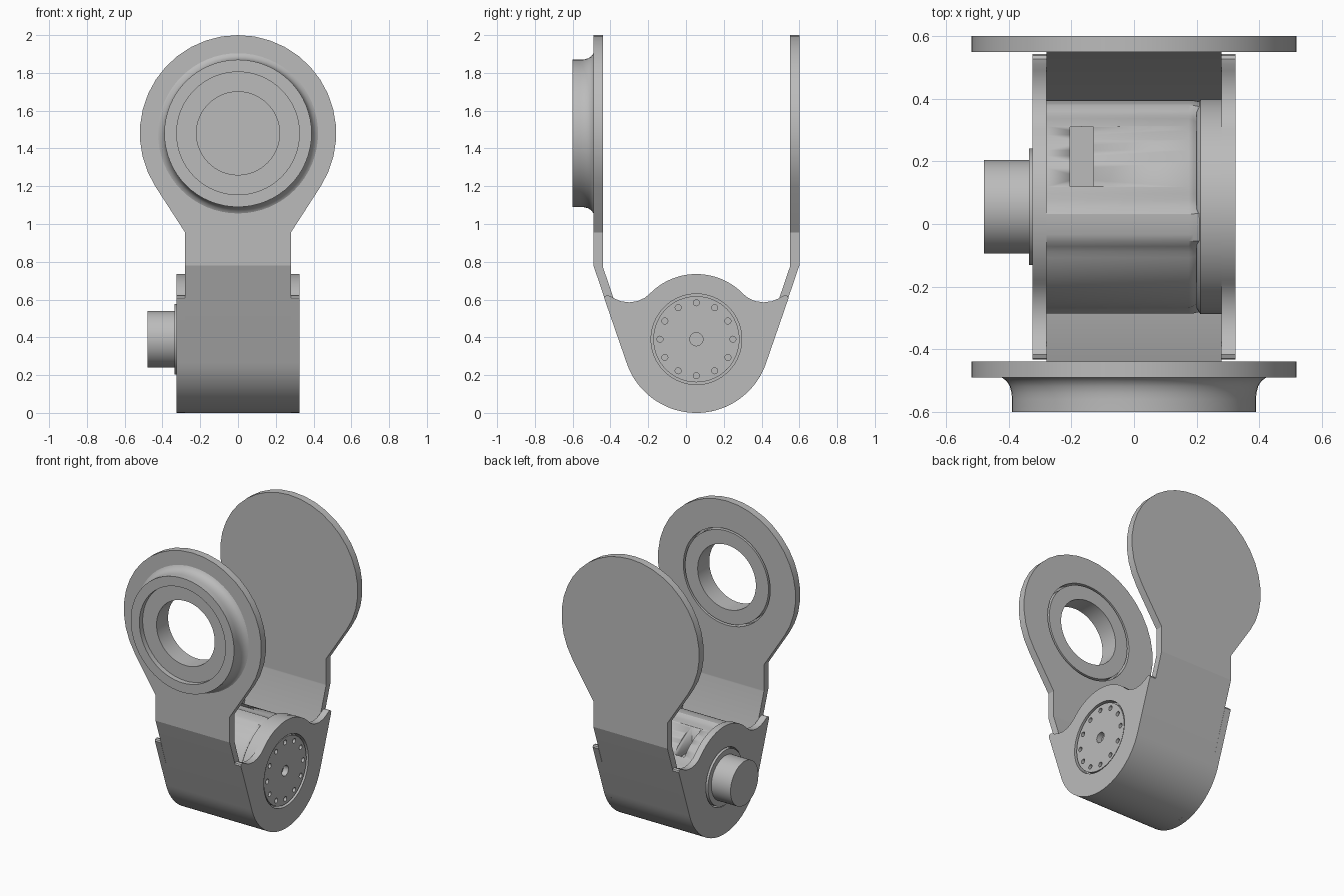
import bpy, bmesh, math
from math import sin, cos, pi, radians
from mathutils import Vector

if "Cube" in bpy.data.objects:
    bpy.data.objects.remove(bpy.data.objects["Cube"])

CY, CZ = 0.055, 0.39      # motor axis (runs along x)
HZ = 1.48                 # head centre height
R_OUT, R_IN = 0.39, 0.345 # cradle radii

grey = bpy.data.materials.new("plain grey")
grey.diffuse_color = (0.5, 0.5, 0.5, 1)
grey.use_nodes = True
grey.node_tree.nodes["Principled BSDF"].inputs["Base Color"].default_value = grey.diffuse_color


def finish(name, bm, angle=30):
    bmesh.ops.remove_doubles(bm, verts=bm.verts, dist=1e-5)
    bmesh.ops.recalc_face_normals(bm, faces=bm.faces)
    me = bpy.data.meshes.new(name)
    bm.to_mesh(me)
    bm.free()
    for p in me.polygons:
        p.use_smooth = True
    me.set_sharp_from_angle(angle=radians(angle))
    me.materials.append(grey)
    ob = bpy.data.objects.new(name, me)
    bpy.context.collection.objects.link(ob)
    return ob


def arc(u, v, r, a0, a1, n):
    return [(u + r * cos(radians(a0 + (a1 - a0) * i / n)),
             v + r * sin(radians(a0 + (a1 - a0) * i / n))) for i in range(n + 1)]


def circle(u, v, r, n=64):
    return arc(u, v, r, 0, 360, n)[:-1]


def prism(name, loops, axis, a, b, angle=30):
    """Outline plus holes, extruded along x (loops in y,z) or y (loops in x,z)."""
    cu = bpy.data.curves.new(name + "_outline", 'CURVE')
    cu.dimensions = '2D'
    cu.fill_mode = 'BOTH'
    cu.extrude = (b - a) / 2
    for loop in loops:
        sp = cu.splines.new('POLY')
        sp.points.add(len(loop) - 1)
        for p, (u, v) in zip(sp.points, loop):
            p.co = (u, v, 0, 1)
        sp.use_cyclic_u = True
    tmp = bpy.data.objects.new(name + "_outline", cu)
    bpy.context.collection.objects.link(tmp)
    me = bpy.data.meshes.new_from_object(tmp)
    bpy.data.objects.remove(tmp)
    bm = bmesh.new()
    bm.from_mesh(me)
    mid = (a + b) / 2
    for vert in bm.verts:
        u, v, w = vert.co
        vert.co = (w + mid, u, v) if axis == 'x' else (u, w + mid, v)
    return finish(name, bm, angle)


def rings(name, sections, closed, angle=30):
    """Skin a list of vertex rings; closed joins last to first, else caps."""
    bm = bmesh.new()
    rs = [[bm.verts.new(c) for c in s] for s in sections]
    n = len(rs[0])
    pairs = list(zip(rs, rs[1:])) + ([(rs[-1], rs[0])] if closed else [])
    for p, q in pairs:
        for i in range(n):
            bm.faces.new((p[i], p[(i + 1) % n], q[(i + 1) % n], q[i]))
    if not closed:
        bm.faces.new(rs[0])
        bm.faces.new(rs[-1])
    return finish(name, bm, angle)


def x_ring(x, radius, n=96):
    f = radius if callable(radius) else (lambda t: radius)
    return [(x, CY + f(2 * pi * i / n) * sin(2 * pi * i / n),
             CZ + f(2 * pi * i / n) * cos(2 * pi * i / n)) for i in range(n)]


# U-shaped strap below the heads
T = -18.8
outer = [(CY - 0.545, 0.78)] + arc(CY, CZ, R_OUT, 180 - T, 360 + T, 36) + [(CY + 0.545, 0.78)]
inner = [(CY + 0.495, 0.78), (CY + 0.495, 0.773)] + arc(CY, CZ, R_IN, 360 + T, 180 - T, 36) \
    + [(CY - 0.495, 0.773), (CY - 0.495, 0.78)]
prism("u_strap", [outer + inner], 'x', -0.28, 0.28)

# Round heads on both arms
head = [(-0.28, 0.78), (0.28, 0.78), (0.28, 0.955)] \
    + arc(0, HZ, 0.52, -32.8, 212.8, 26) + [(-0.28, 0.955)]
prism("front_head", [head, circle(0, HZ, 0.328)], 'y', -0.49, -0.44, 20)
prism("back_head", [head], 'y', 0.55, 0.60, 20)

# Bearing boss with fillet, recess and bore
boss = [(0.315, -0.488), (0.428, -0.488), (0.42, -0.492), (0.407, -0.502), (0.397, -0.518),
        (0.391, -0.54), (0.39, -0.56), (0.39, -0.60), (0.325, -0.60), (0.325, -0.565),
        (0.22, -0.565), (0.22, -0.44), (0.315, -0.44)]
rings("bearing_boss", [[(r * cos(2 * pi * i / 64), y, HZ + r * sin(2 * pi * i / 64))
                        for i in range(64)] for r, y in boss], True)

# Cradle side plates
half = arc(0, CZ, R_OUT, -90, T, 20) + [
    (0.488, 0.608), (0.484, 0.618), (0.472, 0.623), (0.455, 0.618), (0.435, 0.606),
    (0.40, 0.591), (0.355, 0.585), (0.31, 0.592), (0.272, 0.61)] \
    + arc(0, CZ, R_IN, 44, 90, 14)
cheek = [(CY + u, v) for u, v in half] + [(CY - u, v) for u, v in half[-2:0:-1]]
prism("right_plate", [cheek, circle(CY, CZ, 0.24)], 'x', 0.28, 0.325)
prism("left_plate", [cheek, circle(CY, CZ, 0.195)], 'x', -0.325, -0.28)

# Output disc with bolt circle
bolts = [circle(CY + 0.193 * sin(i * pi / 6), CZ + 0.193 * cos(i * pi / 6), 0.016, 16)
         for i in range(12)]
prism("output_disc", [circle(CY, CZ, 0.228), circle(CY, CZ, 0.035, 32)] + bolts,
      'x', 0.27, 0.318)


# Motor body with four soft ridges, and its end flange
def ridged(base, top):
    def f(t):
        d = abs((t + 0.2 + pi / 4) % (pi / 2) - pi / 4)
        k = min(1, max(0, (0.24 - d) / 0.12))
        return base + (top - base) * k * k * (3 - 2 * k)
    return f


body = rings("motor_body", [x_ring(-0.28, ridged(0.325, 0.342)), x_ring(0.175, ridged(0.325, 0.342)),
                            x_ring(0.19, ridged(0.32, 0.342)), x_ring(0.21, ridged(0.305, 0.338))], False)
rings("motor_flange", [x_ring(0.20, 0.325), x_ring(0.212, 0.343), x_ring(0.28, 0.343)], False)

# Connector pocket cut in the body
bm = bmesh.new()
bmesh.ops.create_cube(bm, size=1)
for v in bm.verts:
    v.co = Vector((v.co.x * 0.075 - 0.1675, v.co.y * 0.19 + 0.215, v.co.z * 0.3 + 0.70))
cutter = finish("pocket_cutter", bm)
cutter.hide_render = True
cutter.hide_set(True)
cut = body.modifiers.new("pocket", 'BOOLEAN')
cut.operation = 'DIFFERENCE'
cut.solver = 'EXACT'
cut.object = cutter

# Rear motor cap and its collar
rings("rear_collar", [x_ring(-0.27, 0.186), x_ring(-0.335, 0.186)], False)
rings("rear_cap", [x_ring(-0.33, 0.15), x_ring(-0.48, 0.15)], False)
